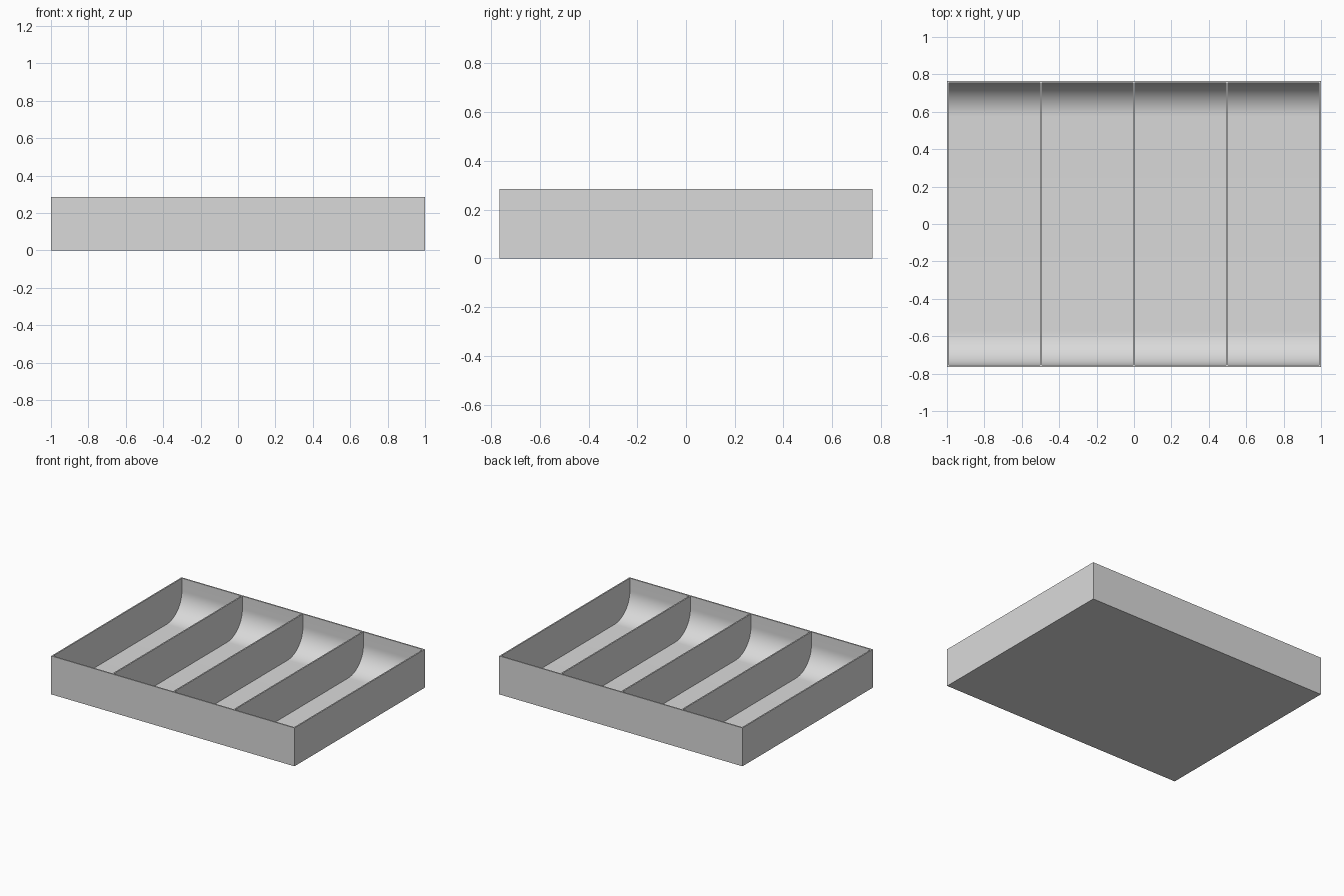
import bpy
import bmesh
from mathutils import Matrix, Vector

WIDTH, DEPTH, HEIGHT = 2.0, 1.53, 0.285
WALL = 0.01
SLOTS = 4
RADIUS = 0.18

if "Cube" in bpy.data.objects:
    bpy.data.objects.remove(bpy.data.objects["Cube"], do_unlink=True)

grey = bpy.data.materials.new("plain grey")
grey.use_nodes = True
colour = (0.7, 0.7, 0.7, 1)
grey.diffuse_color = colour
grey.node_tree.nodes["Principled BSDF"].inputs["Base Color"].default_value = colour


def box(name, low, high, round_ends=0):
    """Box between two corners, optionally rounded where its floor meets the ends."""
    low, high = Vector(low), Vector(high)
    bm = bmesh.new()
    bmesh.ops.create_cube(bm, size=1, matrix=Matrix.Translation((low + high) / 2)
                          @ Matrix.Diagonal((*(high - low), 1)))
    if round_ends:
        edges = [e for e in bm.edges
                 if all(abs(v.co.z - low.z) < 1e-4 for v in e.verts)
                 and abs(e.verts[0].co.y - e.verts[1].co.y) < 1e-4]
        bmesh.ops.bevel(bm, geom=edges, offset=round_ends, segments=20,
                        profile=0.5, affect='EDGES')
    mesh = bpy.data.meshes.new(name)
    bm.to_mesh(mesh)
    bm.free()
    mesh.materials.append(grey)
    obj = bpy.data.objects.new(name, mesh)
    bpy.context.collection.objects.link(obj)
    return obj


# Tray block
tray = box("divided_tray", (-WIDTH / 2, -DEPTH / 2, 0), (WIDTH / 2, DEPTH / 2, HEIGHT))
bpy.ops.object.select_all(action='DESELECT')
bpy.context.view_layer.objects.active = tray
tray.select_set(True)

# Scoop out equal compartments, leaving thin walls and dividers
pitch = (WIDTH - WALL) / SLOTS
inner_y = DEPTH / 2 - WALL
for i in range(SLOTS):
    left = -WIDTH / 2 + WALL + i * pitch
    cutter = box("compartment_cutter", (left, -inner_y, WALL),
                 (left + pitch - WALL, inner_y, HEIGHT + 0.1), RADIUS)
    cutter.hide_render = True
    cut = tray.modifiers.new("compartment", 'BOOLEAN')
    cut.operation = 'DIFFERENCE'
    cut.solver = 'EXACT'
    cut.object = cutter
    bpy.ops.object.modifier_apply(modifier=cut.name)
    bpy.data.objects.remove(cutter, do_unlink=True)

# Smooth the scooped ends, keep the rims crisp
bpy.ops.object.shade_smooth_by_angle(angle=0.5)
